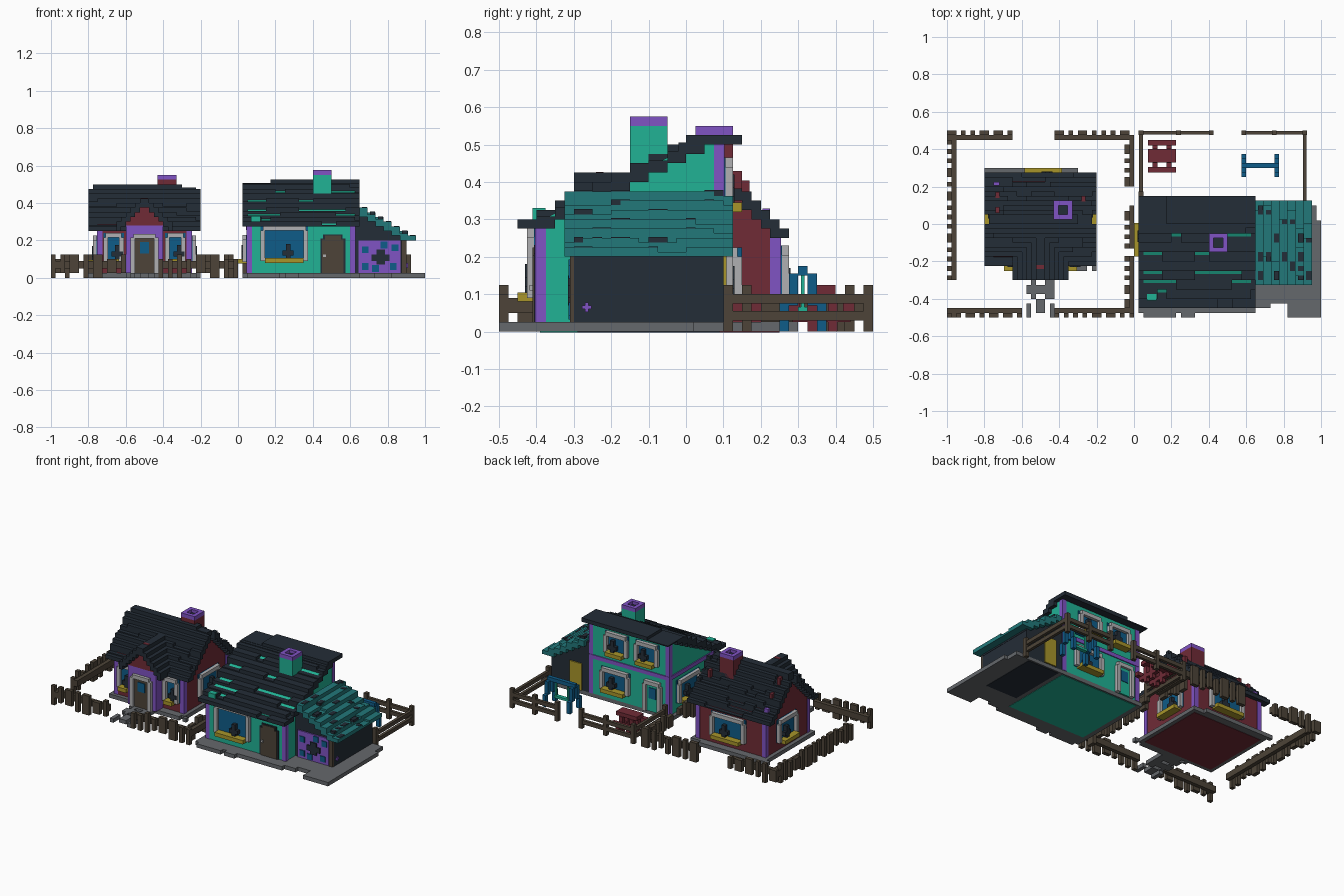
import bpy, bmesh, random
from mathutils import Vector

random.seed(7)
cube = bpy.data.objects.get("Cube")
if cube:
    bpy.data.objects.remove(cube, do_unlink=True)


def colour(name, hexa):
    lin = [((int(hexa[i:i + 2], 16) / 255 + 0.055) / 1.055) ** 2.4 for i in (0, 2, 4)]
    m = bpy.data.materials.new(name)
    m.use_nodes = True
    m.diffuse_color = (*lin, 1)
    m.node_tree.nodes["Principled BSDF"].inputs["Base Color"].default_value = (*lin, 1)
    return m


NAVY, TEAL = colour("slate navy", "242d37"), colour("bright teal", "21b295")
SEA, PURPLE = colour("dark teal", "22787a"), colour("purple", "8053c4")
RED, BLUE = colour("dark red", "702b36"), colour("glass blue", "0f5c89")
BROWN, GRAY = colour("wood brown", "4d4438"), colour("stone gray", "65686c")
WHITE, YELLOW = colour("trim white", "b0b0b2"), colour("yellow", "a8952a")


def finish(name, bm, mat):
    bmesh.ops.recalc_face_normals(bm, faces=bm.faces)
    me = bpy.data.meshes.new(name)
    bm.to_mesh(me)
    bm.free()
    me.materials.append(mat)
    bpy.context.collection.objects.link(bpy.data.objects.new(name, me))


def part(name, mat, boxes):
    """One object from boxes (x0, x1, y0, y1, z0, z1)."""
    bm = bmesh.new()
    for x0, x1, y0, y1, z0, z1 in boxes:
        vs = bmesh.ops.create_cube(bm, size=1)["verts"]
        for v in vs:
            v.co = Vector((x0 if v.co.x < 0 else x1, y0 if v.co.y < 0 else y1, z0 if v.co.z < 0 else z1))
    finish(name, bm, mat)


def prism_x(name, mat, profile, x0, x1):
    bm = bmesh.new()
    f = bm.faces.new([bm.verts.new((x0, y, z)) for y, z in profile])
    ext = bmesh.ops.extrude_face_region(bm, geom=[f])
    vs = [g for g in ext["geom"] if isinstance(g, bmesh.types.BMVert)]
    bmesh.ops.translate(bm, verts=vs, vec=(x1 - x0, 0, 0))
    finish(name, bm, mat)


def on_wall(wall, u0, u1, d0, d1, z0, z1):
    """Box on a wall (axis, position, outward sign); u along it, d outward."""
    axis, pos, s = wall
    a, b = sorted((pos + s * d0, pos + s * d1))
    return (u0, u1, a, b, z0, z1) if axis == "y" else (a, b, u0, u1, z0, z1)


def window(name, wall, u0, u1, z0, z1, planter=True):
    t = 0.025
    w = lambda *a: on_wall(wall, *a)
    part(name + "_glass", BLUE, [w(u0, u1, -0.01, 0.006, z0, z1)])
    part(name + "_frame", WHITE, [w(u0, u0 + t, 0, t, z0, z1 - t), w(u1 - t, u1, 0, t, z0, z1 - t),
                                  w(u0 + t / 2, u1 - t / 2, 0, t, z1 - t, z1)])
    if planter:
        part(name + "_planter", YELLOW, [w(u0 + t, u1 - t, 0, 0.05, z0 - 0.01, z0 + 0.015)])
        m = (u0 + u1) / 2 + 0.02
        part(name + "_plant", NAVY, [w(m - 0.03, m + 0.03, 0.006, 0.03, z0 + 0.03, z0 + 0.055),
                                     w(m - 0.012, m + 0.012, 0.006, 0.03, z0 + 0.015, z0 + 0.09)])


def runs(a, b, lo=2, hi=7):
    """Split a length into random whole-unit pieces."""
    while a < b - 0.001:
        e = min(b, a + 0.025 * random.randint(lo, hi))
        yield a, e
        a = e


def course(x0, x1, y0, y1, z0, z1):
    """One row of shingles, some sunk a little."""
    return [(a, b, y0, y1, z0, z1 - (0.018 if random.random() < 0.22 else 0)) for a, b in runs(x0, x1)]


def chimney(name, mat, x, y, z0, z1):
    part(name, mat, [(x - .05, x + .05, y - .05, y + .05, z0, z1 - .025)])
    part(name + "_cap", PURPLE, [(x - .05, x + .05, y + s * .0375 - .0125, y + s * .0375 + .0125, z1 - .025, z1) for s in (-1, 1)]
         + [(x + s * .0375 - .0125, x + s * .0375 + .0125, y - .025, y + .025, z1 - .025, z1) for s in (-1, 1)])
    part(name + "_flue", NAVY, [(x - .025, x + .025, y - .025, y + .025, z1 - .025, z1 - .02)])


# ---------- Red cottage ----------
part("cottage_slab", GRAY, [(-.775, -.225, -.225, .275, 0, .025)]
     + [(a, b, -.25, -.225, 0, .025) for a, b in runs(-.8, -.2, 1, 4) if random.random() < .6]
     + [(a, b, .275, .3, 0, .025) for a, b in runs(-.8, -.2, 1, 4) if random.random() < .6])
part("cottage_floor", RED, [(-.75, -.25, -.2, .25, -.002, .02)])
prism_x("cottage_walls", RED, [(-.2, .025), (.25, .025), (.25, .26), (.025, .475), (-.2, .26)], -.75, -.25)
part("cottage_corner_posts", PURPLE, [(x - .0145, x + .0145, y - .0145, y + .0145, .025, .25)
                                      for x in (-.739, -.261) for y in (-.189, .239)])
rows = []
for i in range(10):
    z, y, x = .275 + .025 * i, .25 - .025 * i, .3 if i < 9 else .275
    for s in (-1, 1):
        a, b = sorted((.025 + s * y, .025 + s * (y - .025)))
        rows += course(-.5 - x, -.5 + x, a, b, max(.25, z - .05), z)
part("cottage_roof", NAVY, rows)
part("cottage_roof_red_shingles", RED, [(-.74, -.72, .06, .09, .43, .478), (-.74, -.72, .14, .17, .36, .404),
                                        (-.28, -.26, .12, .15, .38, .429), (-.52, -.48, -.24, -.22, .40, .427)])
part("cottage_roof_purple_shingle", PURPLE, [(-.75, -.72, .205, .225, .3, .329)])
chimney("cottage_chimney", RED, -.38, .075, .4, .55)
front, back = ("y", -.2, -1), ("y", .25, 1)
window("cottage_front_right_window", front, -.72, -.61, .085, .24)
window("cottage_front_left_window", front, -.39, -.28, .085, .24)
window("cottage_back_window", back, -.61, -.36, .08, .23)
window("cottage_west_window", ("x", -.75, -1), -.06, .14, .08, .225)
window("cottage_east_window", ("x", -.25, 1), -.06, .15, .08, .225)

# Entrance porch with its own small gable
part("porch_walls", PURPLE, [(-.6, -.4, -.275, -.19, .025, .28)])
part("porch_gable", RED, [(-.6 + .025 * i, -.4 - .025 * i, -.277, -.1, .28 + .025 * i, .305 + .025 * i) for i in range(4)])
part("porch_roof", NAVY, [(-.5 + min(s * (.15 - .025 * i), s * (.125 - .025 * i)),
                           -.5 + max(s * (.15 - .025 * i), s * (.125 - .025 * i)),
                           -.3, -.04 - .02 * (6 - i), .25 + .025 * i, .3 + .025 * i)
                          for i in range(6) for s in (-1, 1)])
porch = ("y", -.275, -1)
part("porch_door", BROWN, [on_wall(porch, -.55, -.45, -.01, .006, .025, .215)])
part("porch_door_pane", BLUE, [on_wall(porch, -.525, -.475, 0, .01, .13, .19)])
part("porch_arch", WHITE, [on_wall(porch, -.575, -.55, 0, .02, .025, .215), on_wall(porch, -.45, -.425, 0, .02, .025, .215),
                           on_wall(porch, -.56, -.44, 0, .02, .21, .235)])
part("garden_path", GRAY, [(-.575, -.425, -.3, -.25, 0, .025), (-.55, -.525, -.4, -.3, 0, .025), (-.475, -.425, -.4, -.3, 0, .025),
                           (-.575, -.45, -.375, -.325, 0, .025), (-.575, -.55, -.5, -.425, 0, .025),
                           (-.525, -.475, -.475, -.4, 0, .025), (-.45, -.425, -.5, -.425, 0, .025)])

# ---------- Picket fence around the cottage ----------


def pickets(name, axis, a, b, outer, inward):
    mid, inner = outer + inward * .025, outer + inward * .05
    o, n = sorted((outer, mid)), sorted((mid, inner))
    bx = lambda u0, u1, d, z0, z1: (u0, u1, *d, z0, z1) if axis == "x" else (*d, u0, u1, z0, z1)
    bs, u = [bx(a, b, n, .05, .09)], a
    while u < b - .01:
        w = min(random.choice((.025, .05)), b - u)
        bs.append(bx(u, u + w, o, random.choice((0, 0, .025)), random.choice((.1, .125, .125))))
        u += w + .025
    part(name, BROWN, bs)


for n, a, b in (("right", -1, -.6), ("left", -.425, 0)):
    pickets("front_picket_fence_" + n, "x", a, b, -.5, 1)
for n, a, b in (("right", -1, -.65), ("left", -.425, 0)):
    pickets("back_picket_fence_" + n, "x", a, b, .5, -1)
pickets("west_picket_fence", "y", -.3, .45, -1, 1)
pickets("west_picket_fence_end", "y", -.5, -.45, -1, 1)
for i, (a, b) in enumerate(((-.45, -.17), (-.13, .1), (.2, .45))):
    pickets(f"middle_picket_fence_{i}", "y", a, b, -.05, 1)

# ---------- Teal house ----------
part("house_slab", GRAY, [(.025, .65, -.475, .1, 0, .025), (.65, .95, -.425, .1, 0, .025), (.95, 1, -.5, .02, 0, .025),
                          (.95, .975, .02, .1, 0, .025), (.82, .95, -.5, -.425, 0, .025), (.65, .73, -.45, -.42, 0, .025)]
     + [(a, b, -.5, -.475, 0, .025) for a, b in runs(0, .65, 1, 4) if random.random() < .6])
part("house_floor", TEAL, [(.06, .62, -.39, .09, -.002, .02)])
prism_x("house_walls", TEAL, [(-.4, .025), (.1, .025), (.1, .5), (.02, .5), (-.4, .29)], .05, .625)
part("house_corner_posts", PURPLE, [(x - .0145, x + .0145, y - .0145, y + .0145, .025, h)
                                    for x in (.061, .614) for y, h in ((-.389, .285), (.089, .5))])
part("house_beams", PURPLE, [(.05, .625, .09, .106, .255, .28), (.044, .06, -.35, .09, .255, .28)])
rows = []
for i in range(10):
    z, y = .3 + .025 * i, -.45 + .05 * i
    rows += course(.025, .65, y, y + .05 if i < 9 else .15, z - (.05 if 0 < i < 9 else .025), z)
rows.append((.025, .65, -.02, .05, .475, .505))
part("house_roof", NAVY, rows)
part("house_roof_teal_shingle", TEAL, [(.07, .12, -.41, -.375, .3, .33)])
chimney("house_chimney", TEAL, .45, -.1, .4, .575)
front, back = ("y", -.4, -1), ("y", .1, 1)
window("house_front_window", front, .12, .375, .09, .278)
part("house_door", BROWN, [on_wall(front, .45, .565, -.01, .01, .025, .205), on_wall(front, .465, .55, -.01, .01, .205, .225)])
part("house_door_arch", NAVY, [on_wall(front, .44, .575, -.01, .006, .025, .21), on_wall(front, .455, .56, -.01, .006, .21, .232)])
part("house_door_handle", WHITE, [on_wall(front, .455, .47, .01, .018, .11, .125)])
window("house_back_upper_left_window", back, .34, .51, .33, .465)
window("house_back_upper_right_window", back, .12, .29, .33, .465)
window("house_back_lower_window", back, .33, .54, .085, .225)
window("house_west_window", ("x", .05, -1), -.2, .03, .085, .23)
part("house_back_door", WHITE, [on_wall(back, .1, .125, 0, .025, .025, .2), on_wall(back, .205, .23, 0, .025, .025, .2),
                                on_wall(back, .11, .22, 0, .025, .2, .225)])
part("house_back_door_panel", TEAL, [on_wall(back, .125, .205, 0, .01, .025, .2)])
part("house_back_door_pane", BLUE, [on_wall(back, .14, .19, .005, .014, .11, .18)])

# ---------- Lean-to shed ----------
part("shed_walls", NAVY, [(.625, .9, -.3, .1, .02, .2)])
part("shed_floor", NAVY, [(.65, .875, -.29, .09, -.002, .02)])
part("shed_gables", NAVY, [(.625, .945 - .043 * (i + 1), -.3, .1, .19 + .025 * i, .225 + .025 * i) for i in range(6)])
part("shed_roof", SEA, [(.65 + .043 * i, .693 + .043 * i, a, b, .325 - .025 * i + (.025 if i == 6 else 0),
                         .375 - .025 * i - (.012 if random.random() < .2 else 0))
                        for i in range(7) for a, b in runs(-.325, .125)])
dark = []
for k in range(20):
    i, y = random.randint(0, 6), random.choice((-.3, -.25, -.2, -.1, 0, .05))
    x, z = .652 + .043 * i, .375 - .025 * i
    dark.append((x + .01, x + .038, y, y + .025 * random.randint(1, 2), z - .014, z + .003))
part("shed_roof_dark_shingles", NAVY, dark)
part("shed_front_panel", PURPLE, [(.645, .87, -.308, -.295, .025, .2)])
part("shed_front_pattern", BLUE, [(x - .018, x + .018, -.314, -.3, z - .018, z + .018)
                                  for x, z in ((.68, .06), (.68, .15), (.735, .05), (.78, .175), (.83, .06), (.84, .16))])
part("shed_front_diamond", NAVY, [(.715, .81, -.315, -.3, .09, .125), (.74, .785, -.315, -.3, .07, .15)])
part("shed_front_post", BROWN, [(.875, .9, -.31, -.295, .025, .2)])
part("shed_side_flower", PURPLE, [(.9, .908, -.278, -.253, .06, .07), (.9, .908, -.27, -.26, .052, .078)])
part("shed_back_door", YELLOW, [(.68, .765, .1, .108, .025, .2)])

# ---------- Rail fence behind the house ----------
rails, posts = [], []
for z in (.03, .075):
    rails += [(.028, .047, .15, .48, z, z + .025), (.903, .922, .125, .48, z, z + .025),
              (.04, .425, .478, .497, z, z + .025), (.575, .91, .478, .497, z, z + .025)]
for x, y in ((.0375, .1625), (.0375, .4875), (.2375, .4875), (.4125, .4875), (.5875, .4875), (.75, .4875), (.9125, .4875), (.9125, .1125)):
    posts.append((x - .0125, x + .0125, y - .0125, y + .0125, 0, .125))
part("rail_fence_rails", BROWN, rails)
part("rail_fence_posts", BROWN, posts)

# ---------- Garden furniture ----------
part("picnic_table", RED, [(.075, .225, .33, .4, .1, .125), (.075, .225, .275, .305, .05, .075), (.075, .225, .42, .45, .05, .075)]
     + [(x, x + .025, .285, .44, .025, .05) for x in (.1, .175)]
     + [(x, x + .025, y, y + .025, 0, .1) for x in (.1, .175) for y in (.325, .38)])
part("swing_frame", BLUE, [(.575, .775, .3, .325, .15, .175)]
     + [(x, x + .025, .3 + s * o, .325 + s * o, z0, z1) for x in (.575, .75) for s in (-1, 1)
        for o, z0, z1 in ((.05, 0, .075), (.025, .07, .155))])
part("swing_seat", TEAL, [(.625, .725, .3, .325, .05, .065), (.628, .638, .307, .317, .06, .15), (.712, .722, .307, .317, .06, .15)])
